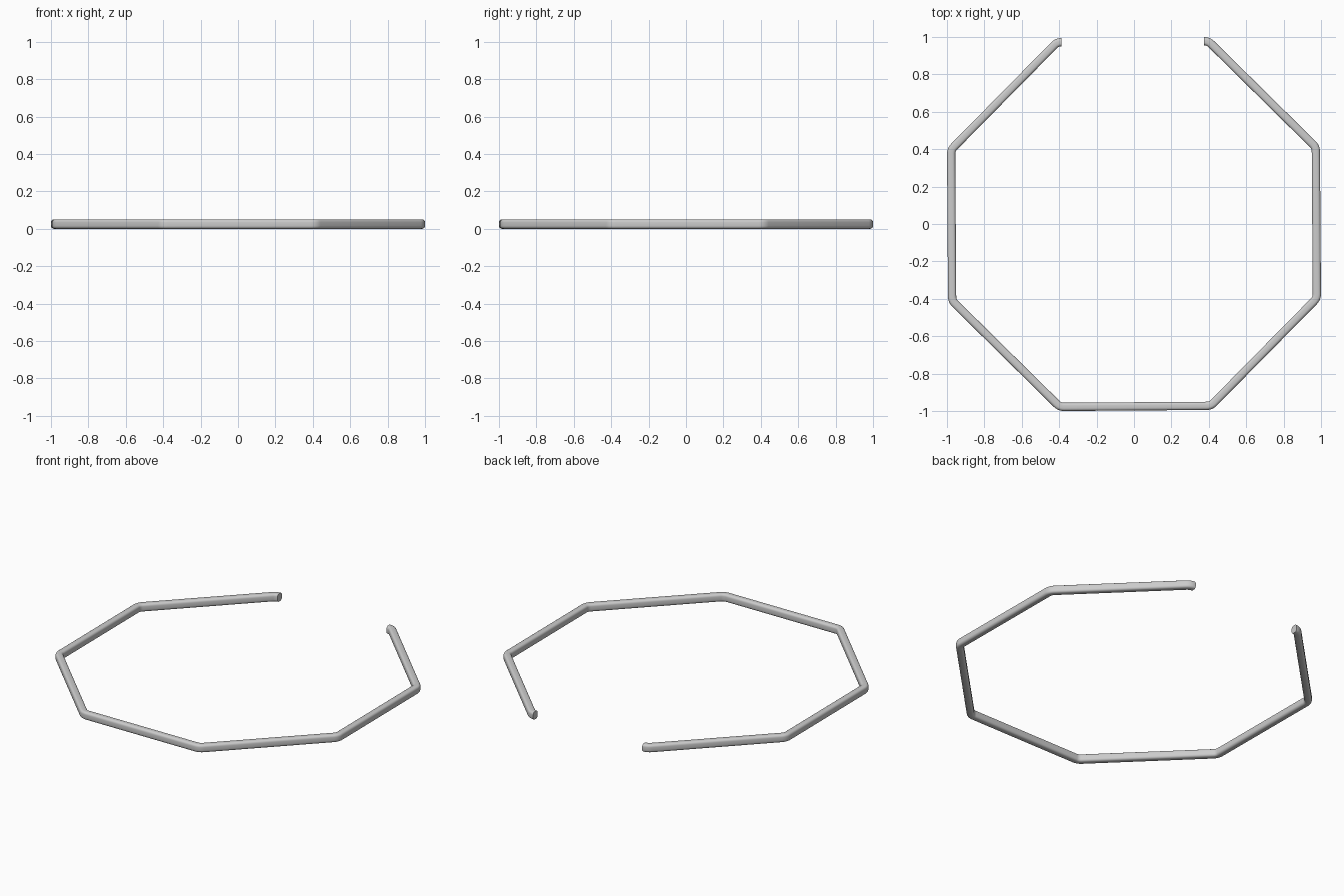
import bpy, bmesh
from math import cos, sin, tan, pi, radians
from mathutils import Vector

if "Cube" in bpy.data.objects:
    bpy.data.objects.remove(bpy.data.objects["Cube"])

APOTHEM, WIDTH, HEIGHT = 0.975, 0.044, 0.05
BEND, STEPS = 0.055, 6
TWIST = radians(0.4)

# rounded-rectangle cross-section (across, up)
def section(w, h, r, n=4):
    pts = []
    for q, (sx, sy) in enumerate(((1, 1), (-1, 1), (-1, -1), (1, -1))):
        for i in range(n + 1):
            a = (q + i / n) * pi / 2
            pts.append((sx * (w / 2 - r) + r * cos(a), sy * (h / 2 - r) + r * sin(a)))
    return pts

# octagon path with rounded bends, open across the back
path = []
corner = APOTHEM / cos(pi / 8)
for k in range(8):
    mid = radians(112.5 + 45 * k) + TWIST
    centre = Vector((cos(mid), sin(mid), 0)) * (corner - BEND / cos(pi / 8))
    for i in range(STEPS + 1):
        a = mid + (i / STEPS - 0.5) * pi / 4
        out = Vector((cos(a), sin(a), 0))
        path.append((centre + out * BEND, out))

# sweep the section along the path
bm = bmesh.new()
rings = []
prof = section(WIDTH, HEIGHT, 0.015)
for p, out in path:
    rings.append([bm.verts.new(p + out * u + Vector((0, 0, v + HEIGHT / 2))) for u, v in prof])
n = len(prof)
for a, b in zip(rings, rings[1:]):
    for i in range(n):
        j = (i + 1) % n
        bm.faces.new((a[i], a[j], b[j], b[i]))
bm.faces.new(rings[0])
bm.faces.new(rings[-1][::-1])
bmesh.ops.recalc_face_normals(bm, faces=bm.faces[:])
mesh = bpy.data.meshes.new("open_octagon_rail")
bm.to_mesh(mesh)
bm.free()
rail = bpy.data.objects.new("open_octagon_rail", mesh)
bpy.context.collection.objects.link(rail)
bpy.context.view_layer.objects.active = rail
rail.select_set(True)
bpy.ops.object.shade_smooth_by_angle(angle=radians(40))
